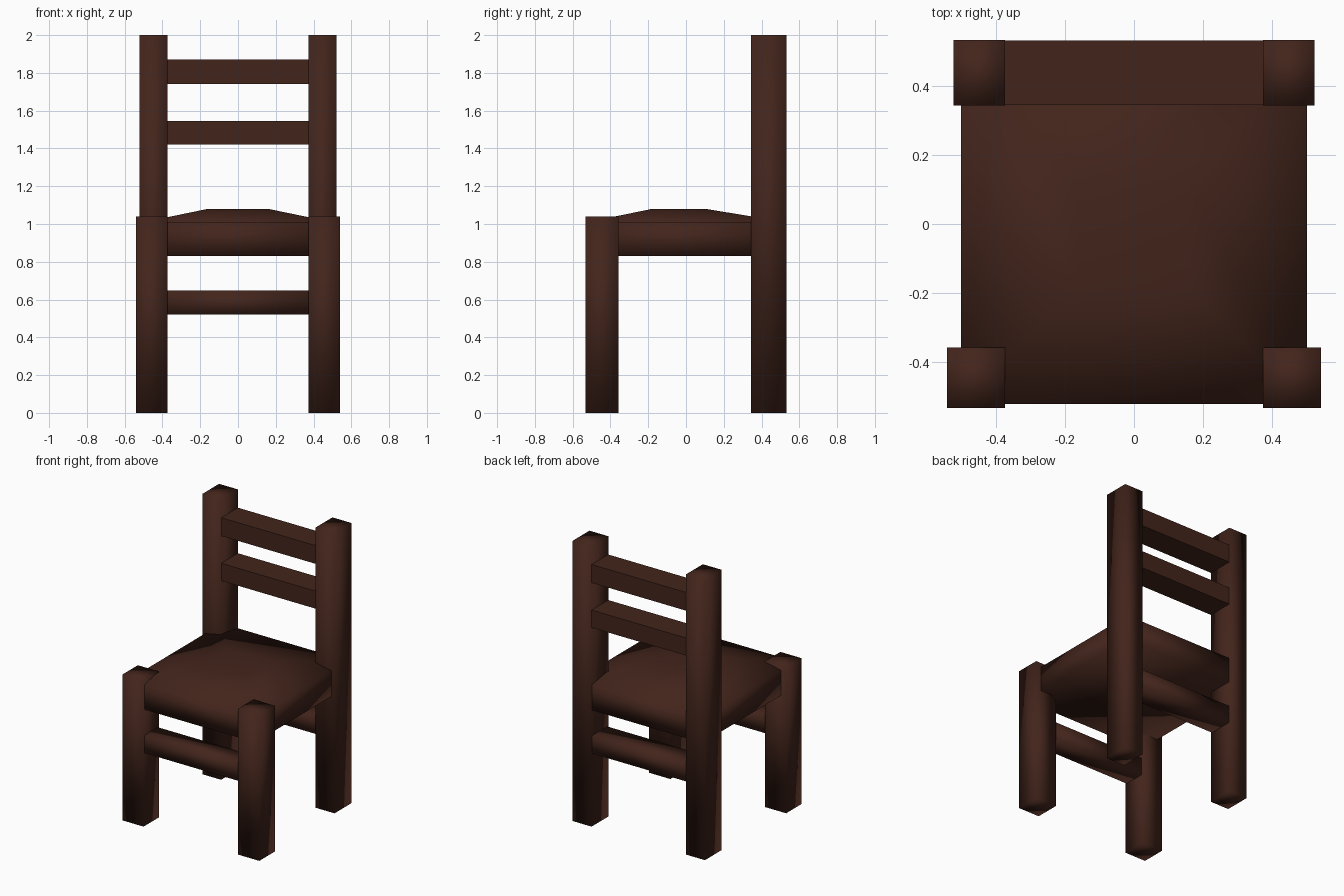
import bpy, bmesh

if "Cube" in bpy.data.objects:
    bpy.data.objects.remove(bpy.data.objects["Cube"])

wood = bpy.data.materials.new("dark_wood")
wood.diffuse_color = (0.055, 0.018, 0.011, 1)
wood.use_nodes = True
wood.node_tree.nodes["Principled BSDF"].inputs["Base Color"].default_value = wood.diffuse_color


def finish(name, bm, smooth):
    bmesh.ops.recalc_face_normals(bm, faces=bm.faces)
    for f in bm.faces:
        f.smooth = smooth
    me = bpy.data.meshes.new(name)
    bm.to_mesh(me)
    bm.free()
    me.materials.append(wood)
    ob = bpy.data.objects.new(name, me)
    bpy.context.collection.objects.link(ob)
    return ob


def box(name, x, y, z, smooth=True):
    bm = bmesh.new()
    bmesh.ops.create_cube(bm, size=1)
    for v in bm.verts:
        v.co = [r[0] if c < 0 else r[1] for c, r in zip(v.co, (x, y, z))]
    return finish(name, bm, smooth)


# Legs and back posts, one pair per side
for side, s in (("left", -1), ("right", 1)):
    box(f"front_leg_{side}", sorted((s * 0.373, s * 0.541)), (-0.532, -0.357), (0, 1.04))
    box(f"back_post_{side}", sorted((s * 0.373, s * 0.522)), (0.343, 0.532), (0, 2))

# Flat backrest slats, full depth of the posts
for name, z in (("lower_slat", (1.42, 1.545)), ("upper_slat", (1.74, 1.87))):
    box(name, (-0.38, 0.38), (0.344, 0.531), z, False)

# Stretchers between the front legs and between the back posts
box("front_stretcher", (-0.38, 0.38), (-0.52, -0.37), (0.52, 0.647))
box("back_stretcher", (-0.38, 0.38), (0.355, 0.528), (0.52, 0.647))

# Seat: a slab whose top rises to a flat raised centre
rings = [
    (0.5, -0.52, 0.53, 0.83),
    (0.5, -0.52, 0.53, 1.01),
    (0.16, -0.18, 0.105, 1.08),
]
bm = bmesh.new()
loops = [[bm.verts.new(p) for p in ((-w, a, z), (w, a, z), (w, b, z), (-w, b, z))]
         for w, a, b, z in rings]
for lo, hi in zip(loops, loops[1:]):
    for i in range(4):
        j = (i + 1) % 4
        bm.faces.new((lo[i], lo[j], hi[j], hi[i]))
bm.faces.new(loops[0])
bm.faces.new(loops[-1])
finish("seat", bm, True)
